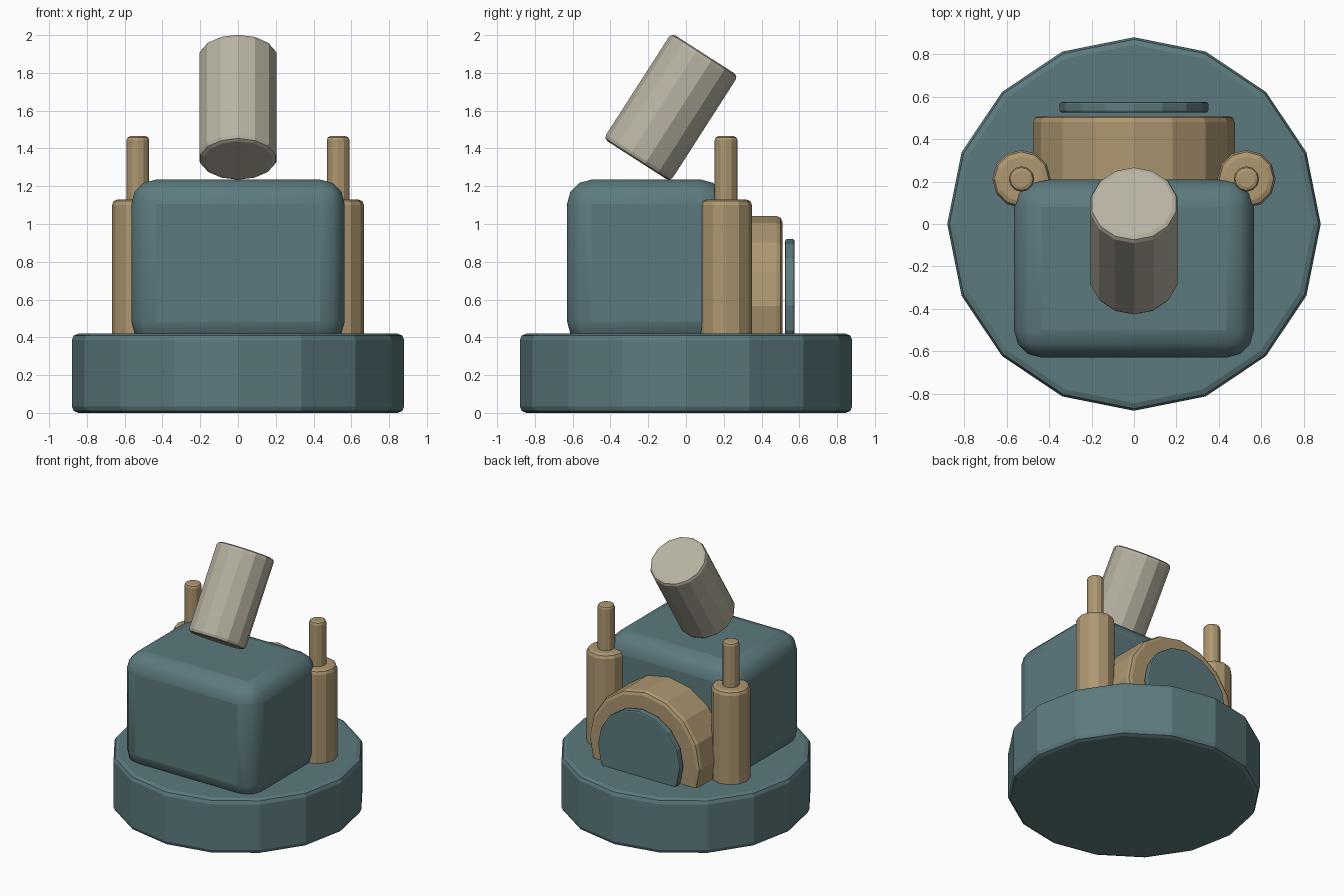
import bpy, bmesh, math
from mathutils import Matrix, Vector

if "Cube" in bpy.data.objects:
    bpy.data.objects.remove(bpy.data.objects["Cube"])


def material(name, rgb):
    m = bpy.data.materials.new(name)
    m.diffuse_color = (*rgb, 1)
    m.use_nodes = True
    m.node_tree.nodes["Principled BSDF"].inputs["Base Color"].default_value = m.diffuse_color
    return m


TEAL = material("dusty_teal", (0.108, 0.195, 0.21))
TAN = material("warm_tan", (0.42, 0.31, 0.165))
GREY = material("stone_grey", (0.48, 0.45, 0.36))


def finish(name, bm, mat, bevel, segments):
    me = bpy.data.meshes.new(name)
    bm.to_mesh(me)
    bm.free()
    ob = bpy.data.objects.new(name, me)
    bpy.context.collection.objects.link(ob)
    me.materials.append(mat)
    mod = ob.modifiers.new("rounded_edges", "BEVEL")
    mod.width = bevel
    mod.segments = segments
    mod.limit_method = "ANGLE"
    mod.angle_limit = math.radians(40)
    return ob


def cylinder(name, centre, radius, length, sides, mat, bevel, tilt=0, segments=2):
    """Prism with a corner on its local y axis, tilted about x."""
    bm = bmesh.new()
    bmesh.ops.create_cone(bm, cap_ends=True, segments=sides,
                          radius1=radius, radius2=radius, depth=length)
    # Put a corner exactly on the local +y axis
    v = bm.verts[:][0].co
    turn = math.pi / 2 - math.atan2(v.y, v.x)
    m = (Matrix.Translation(centre) @ Matrix.Rotation(tilt, 4, "X")
         @ Matrix.Rotation(turn, 4, "Z"))
    bm.transform(m)
    return finish(name, bm, mat, bevel, segments)


# Wide round base
cylinder("base", (0, 0, 0.21), 0.88, 0.42, 16, TEAL, 0.035)

# Rounded block body, sunk a little into the base
bm = bmesh.new()
bmesh.ops.create_cube(bm, size=1)
bm.transform(Matrix.Translation((0, -0.21, 0.795))
             @ Matrix.Diagonal((1.13, 0.84, 0.88, 1)))
body = finish("body", bm, TEAL, 0.13, 3)
bpy.context.view_layer.objects.active = body
body.select_set(True)
bpy.ops.object.shade_smooth_by_angle(angle=math.radians(35))
body.select_set(False)

# Tilted drum resting on the body
cylinder("tilted_drum", (0, -0.08, 1.618), 0.21, 0.666, 14, GREY, 0.025,
         tilt=-math.radians(32.7))

# Pair of posts with thin pins
for side, sx in (("left", -1), ("right", 1)):
    cylinder(side + "_post", (sx * 0.53, 0.212, 0.755), 0.137, 0.75, 12, TAN, 0.03)
    cylinder(side + "_pin", (sx * 0.53, 0.212, 1.28), 0.06, 0.37, 12, TAN, 0.02)

# Rear wheel and its separate cover disc
quarter = math.pi / 2
cylinder("rear_wheel", (0, 0.345, 0.567), 0.475, 0.33, 16, TAN, 0.03, tilt=quarter)
cylinder("wheel_cover", (0, 0.55, 0.57), 0.35, 0.05, 16, TEAL, 0.01, tilt=quarter)
